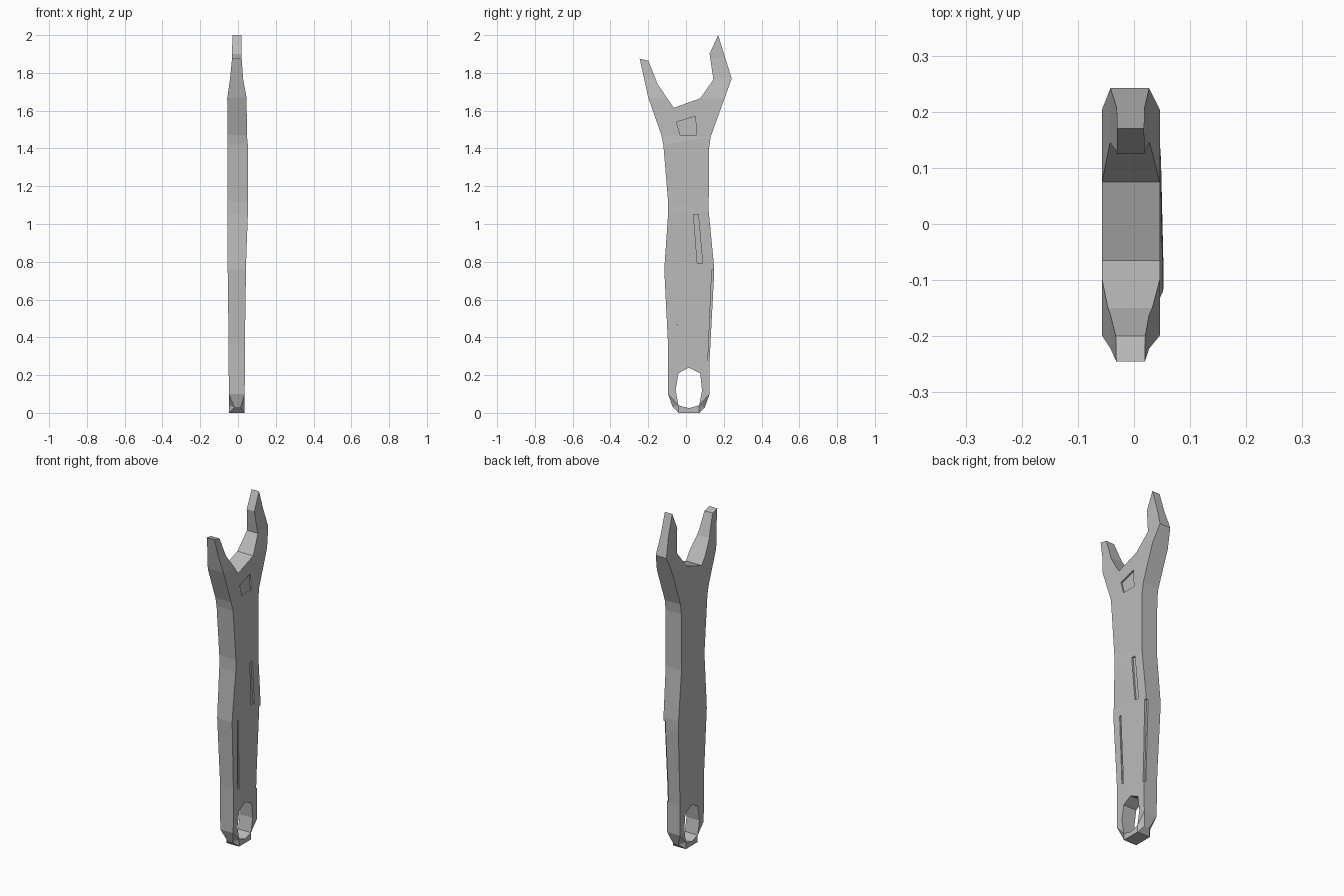
import bpy, bmesh
from mathutils import Vector

if "Cube" in bpy.data.objects:
    bpy.data.objects.remove(bpy.data.objects["Cube"])

steel = bpy.data.materials.new("steel grey")
steel.diffuse_color = (0.5, 0.5, 0.5, 1)
steel.use_nodes = True
steel.node_tree.nodes["Principled BSDF"].inputs["Base Color"].default_value = steel.diffuse_color

# side silhouette (y, z) and the hanging hole
OUTLINE = [(-.04, 0), (-.07, .03), (-.095, .10), (-.095, .36), (-.115, .76),
           (-.095, 1.05), (-.095, 1.12), (-.12, 1.42), (-.13, 1.47), (-.20, 1.67),
           (-.245, 1.875), (-.20, 1.865), (-.15, 1.74), (-.065, 1.615), (.075, 1.665),
           (.145, 1.765), (.125, 1.90), (.17, 2.0), (.242, 1.77), (.13, 1.46),
           (.122, 1.40), (.12, 1.07), (.148, .78), (.148, .72), (.125, .28),
           (.125, .10), (.10, .03), (.07, 0)]
HOLE = [(-.04, .21), (.015, .24), (.075, .21), (.085, .12), (.07, .04),
        (.015, .025), (-.04, .04), (-.055, .12)]

# thickness along the height: (z, back x, front x)
THICK = [(0, -.048, .035), (.4, -.05, .037), (.8, -.055, .043), (1.1, -.055, .048),
         (1.42, -.055, .047), (1.665, -.057, .046), (1.77, -.042, .027),
         (1.88, -.031, .019), (2, -.03, .018)]


def thickness(z):
    for (z0, a0, b0), (z1, a1, b1) in zip(THICK, THICK[1:]):
        if z <= z1:
            t = max(0, (z - z0) / (z1 - z0))
            return a0 + (a1 - a0) * t, b0 + (b1 - b0) * t
    return THICK[-1][1:]


def finish(bm, name):
    bmesh.ops.recalc_face_normals(bm, faces=bm.faces)
    me = bpy.data.meshes.new(name)
    bm.to_mesh(me)
    bm.free()
    me.materials.append(steel)
    ob = bpy.data.objects.new(name, me)
    bpy.context.collection.objects.link(ob)
    return ob


# wrench body: filled outline, sliced at the thickness stations, extruded
bm = bmesh.new()
for loop in (OUTLINE, HOLE):
    vs = [bm.verts.new((0, y, z)) for y, z in loop]
    for i, v in enumerate(vs):
        bm.edges.new((v, vs[(i + 1) % len(vs)]))
bmesh.ops.triangle_fill(bm, edges=bm.edges[:], use_beauty=True, normal=(1, 0, 0))
for z, _, _ in THICK[1:-1] + [(.10, 0, 0)]:
    bmesh.ops.bisect_plane(bm, geom=bm.verts[:] + bm.edges[:] + bm.faces[:],
                           dist=1e-4, plane_co=(0, 0, z), plane_no=(0, 0, 1))
ret = bmesh.ops.extrude_face_region(bm, geom=bm.faces[:], use_keep_orig=True)
front = {g for g in ret["geom"] if isinstance(g, bmesh.types.BMVert)}
for v in bm.verts:
    y, z = v.co.y, v.co.z
    x = thickness(z)[v in front]
    if v in front and y < -.02 and 1.04 < z < 1.45:   # slight swelling of the grip
        x += .005
    if abs(z - .03) < .002:                           # pinched bottom corners
        x *= .4
    v.co.x = x
bmesh.ops.triangulate(bm, faces=[f for f in bm.faces if len(f.verts) > 4])
wrench = finish(bm, "wrench_body")

# shallow recesses in the front face: (depth, corner points)
RECESSES = [
    (.008, [(-.05, 1.54), (-.03, 1.47), (.055, 1.47), (.05, 1.57)]),
    (.008, [(.04, 1.05), (.06, .79), (.088, .79), (.065, 1.05)]),
    (.006, [(-.066, .75), (-.054, .34), (-.042, .34), (-.056, .75)]),
    (.012, [(.137, .76), (.116, .28), (.16, .28), (.16, .76)]),
]
for depth, pts in RECESSES:
    bm = bmesh.new()
    f = bm.faces.new([bm.verts.new((thickness(z)[1] - depth, y, z)) for y, z in pts])
    r = bmesh.ops.extrude_face_region(bm, geom=[f], use_keep_orig=True)
    bmesh.ops.translate(bm, vec=Vector((.1, 0, 0)),
                        verts=[g for g in r["geom"] if isinstance(g, bmesh.types.BMVert)])
    bmesh.ops.triangulate(bm, faces=bm.faces[:])
    cutter = finish(bm, "recess_cutter")
    cutter.hide_render = True
    mod = wrench.modifiers.new("recess", "BOOLEAN")
    mod.operation, mod.solver, mod.object = "DIFFERENCE", "EXACT", cutter
    bpy.context.view_layer.objects.active = wrench
    bpy.ops.object.modifier_apply(modifier=mod.name)
    bpy.data.objects.remove(cutter)
